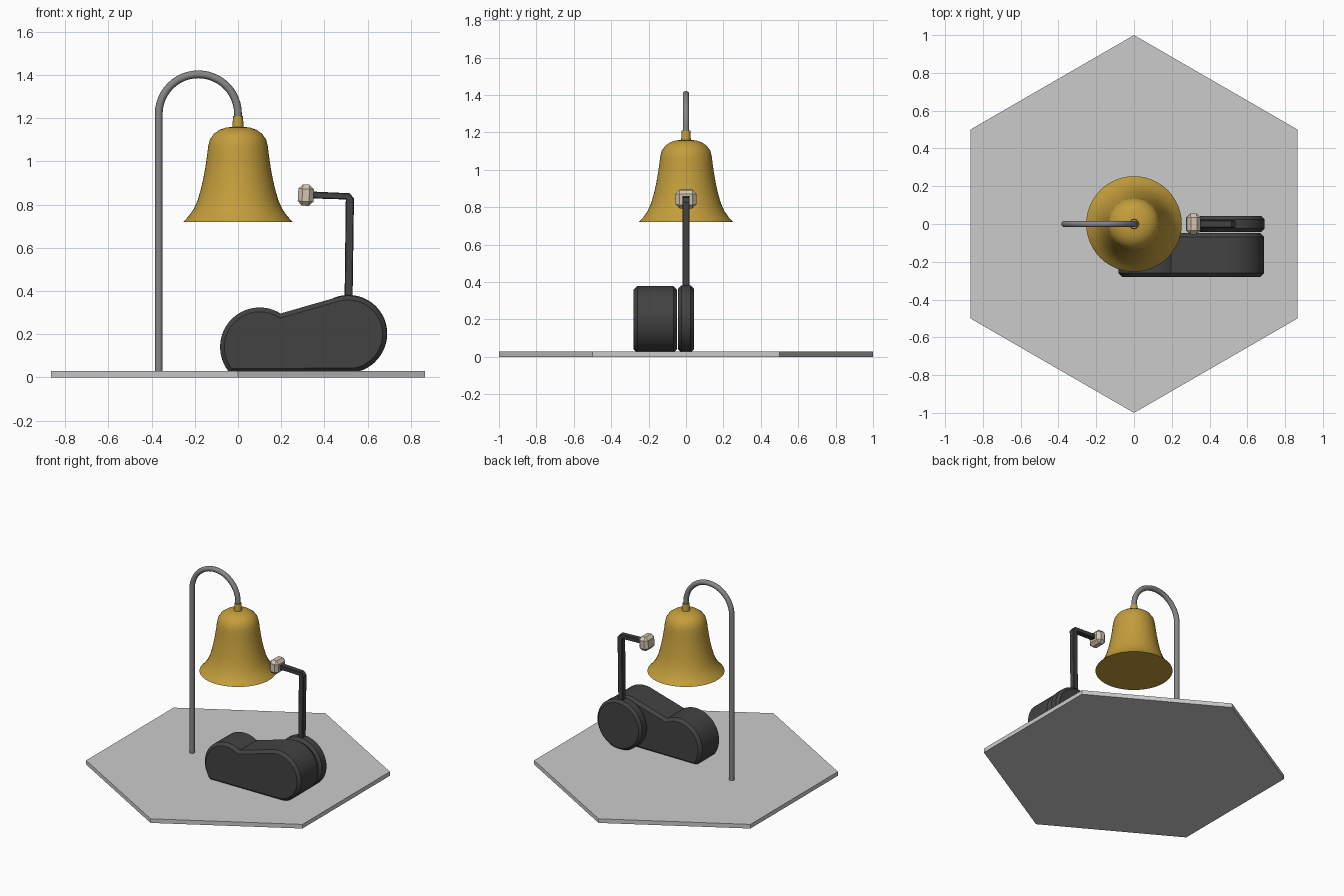
import bpy, bmesh
from math import pi, sin, cos, radians

if "Cube" in bpy.data.objects:
    bpy.data.objects.remove(bpy.data.objects["Cube"])


def material(name, rgb):
    m = bpy.data.materials.new(name)
    m.diffuse_color = (*rgb, 1)
    m.use_nodes = True
    m.node_tree.nodes["Principled BSDF"].inputs["Base Color"].default_value = m.diffuse_color
    return m


gold = material("brass", (0.55, 0.34, 0.045))
dark = material("dark_casing", (0.055, 0.055, 0.055))
cream = material("striker_cream", (0.66, 0.56, 0.45))
steel = material("steel", (0.24, 0.24, 0.24))


def finish(name, bm, mat=None, angle=25):
    bmesh.ops.recalc_face_normals(bm, faces=bm.faces)
    mesh = bpy.data.meshes.new(name)
    bm.to_mesh(mesh)
    bm.free()
    ob = bpy.data.objects.new(name, mesh)
    bpy.context.collection.objects.link(ob)
    if mat:
        mesh.materials.append(mat)
    bpy.ops.object.select_all(action='DESELECT')
    ob.select_set(True)
    bpy.context.view_layer.objects.active = ob
    bpy.ops.object.shade_smooth_by_angle(angle=radians(angle))
    return ob


def arc(cx, cz, r, a0, a1, n):
    return [(cx + r * cos(radians(a0 + (a1 - a0) * i / n)),
             cz + r * sin(radians(a0 + (a1 - a0) * i / n))) for i in range(n + 1)]


def slab(name, outline, y0, y1, bevel, mat):
    """Extrude an xz outline along y and chamfer the rims of both end caps."""
    bm = bmesh.new()
    front = bm.faces.new([bm.verts.new((x, y0, z)) for x, z in outline])
    ext = bmesh.ops.extrude_face_region(bm, geom=[front], use_keep_orig=True)["geom"]
    moved = [g for g in ext if isinstance(g, bmesh.types.BMVert)]
    bmesh.ops.translate(bm, verts=moved, vec=(0, y1 - y0, 0))
    if bevel:
        rims = [e for e in bm.edges if abs(e.verts[0].co.y - e.verts[1].co.y) < 1e-5]
        bmesh.ops.bevel(bm, geom=rims, offset=bevel, segments=1, affect='EDGES')
    return finish(name, bm, mat)


# Hexagonal base plate
bpy.ops.mesh.primitive_cylinder_add(vertices=6, radius=1, depth=0.03, location=(0, 0, 0.015))
bpy.context.object.name = "base_plate"

# Hooked pole
path = [(-0.367, 0.02)] + arc(-0.1835, 1.22, 0.1835, 180, 0, 24) + [(0, 1.19)]
cu = bpy.data.curves.new("hooked_pole", 'CURVE')
cu.dimensions = '3D'
cu.bevel_depth = 0.018
cu.bevel_resolution = 3
cu.use_fill_caps = True
sp = cu.splines.new('POLY')
sp.points.add(len(path) - 1)
for p, (x, z) in zip(sp.points, path):
    p.co = (x, 0, z, 1)
cu.materials.append(steel)
bpy.context.collection.objects.link(bpy.data.objects.new("hooked_pole", cu))

# Bell, turned from a profile
profile = [(0, 1.21), (0.023, 1.21), (0.026, 1.16), (0.055, 1.157), (0.085, 1.147),
           (0.112, 1.128), (0.13, 1.102), (0.138, 1.07), (0.143, 1.03), (0.15, 0.98),
           (0.159, 0.93), (0.171, 0.875), (0.187, 0.82), (0.205, 0.78), (0.228, 0.747),
           (0.253, 0.72), (0, 0.72)]
bm = bmesh.new()
vs = [bm.verts.new((r, 0, z)) for r, z in profile]
es = [bm.edges.new(pair) for pair in zip(vs, vs[1:])]
bmesh.ops.spin(bm, geom=vs + es, cent=(0, 0, 0), axis=(0, 0, 1), angle=2 * pi, steps=48)
bmesh.ops.remove_doubles(bm, verts=bm.verts, dist=1e-4)
finish("bell", bm, gold, 35)

# Motor casing and striker wheel
casing = arc(0.10, 0.141, 0.183, 58, 221, 24) + arc(0.51, 0.2, 0.179, -80, 104, 28)
slab("motor_casing", casing, -0.28, -0.048, 0.02, dark)
slab("striker_wheel", arc(0.512, 0.203, 0.179, 0, 352.5, 47), -0.043, 0.043, 0.018, dark)

# Bent striker arm
arm = [(0.493, 0.33), (0.530, 0.33), (0.537, 0.829), (0.517, 0.853),
       (0.34, 0.861), (0.34, 0.829), (0.499, 0.824)]
slab("striker_arm", arm, -0.02, 0.02, 0.004, dark)

# Chamfered striker head
bm = bmesh.new()
bmesh.ops.create_cube(bm, size=1)
bmesh.ops.scale(bm, vec=(0.072, 0.11, 0.098), verts=bm.verts)
bmesh.ops.bevel(bm, geom=bm.edges[:], offset=0.02, segments=1, affect='EDGES')
head = finish("striker_head", bm, cream)
head.location = (0.314, 0, 0.844)
head.rotation_euler.y = radians(3)
